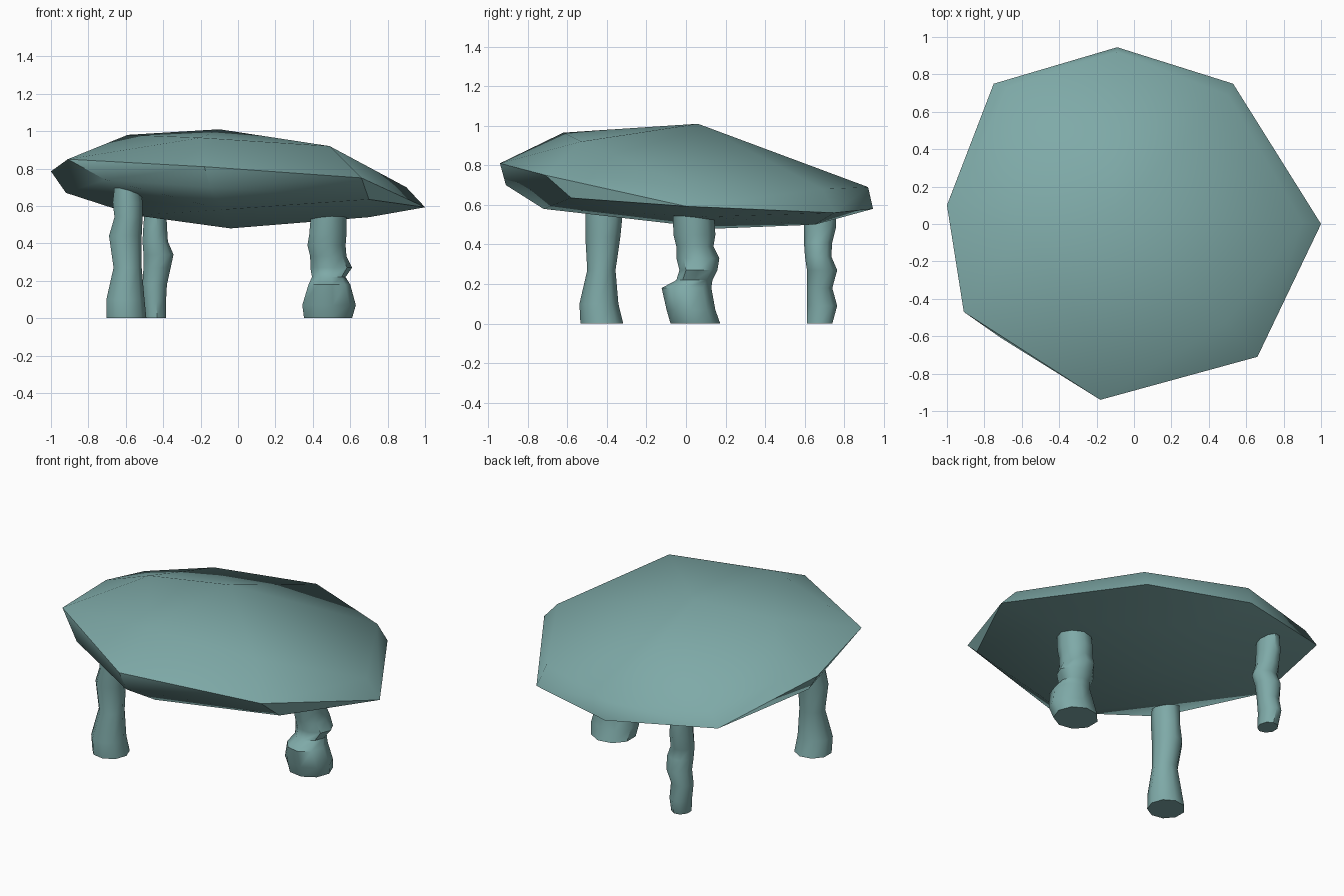
import bpy, bmesh
from math import cos, sin, tau, radians

if "Cube" in bpy.data.objects:
    bpy.data.objects.remove(bpy.data.objects["Cube"])

stone = bpy.data.materials.new("stone")
stone.diffuse_color = (0.21, 0.40, 0.39, 1)
stone.use_nodes = True
stone.node_tree.nodes["Principled BSDF"].inputs["Base Color"].default_value = stone.diffuse_color


def finish(bm, name, angle):
    bmesh.ops.recalc_face_normals(bm, faces=bm.faces[:])
    mesh = bpy.data.meshes.new(name)
    bm.to_mesh(mesh)
    bm.free()
    mesh.materials.append(stone)
    ob = bpy.data.objects.new(name, mesh)
    bpy.context.collection.objects.link(ob)
    bpy.ops.object.select_all(action='DESELECT')
    ob.select_set(True)
    bpy.context.view_layer.objects.active = ob
    bpy.ops.object.shade_smooth_by_angle(angle=radians(angle))
    return ob


def boulder(name, points):
    """Faceted rock: convex hull of a few corner points."""
    bm = bmesh.new()
    for p in points:
        bm.verts.new(p)
    res = bmesh.ops.convex_hull(bm, input=bm.verts[:])
    loose = [v for v in bm.verts if not v.link_faces]
    bmesh.ops.delete(bm, geom=loose, context='VERTS')
    return finish(bm, name, 40)


def rough_leg(name, rings, sides=9):
    """Lumpy upright: rings of (z, x min, x max, y min, y max)."""
    bm = bmesh.new()
    loops = []
    for z, x0, x1, y0, y1 in rings:
        loops.append([bm.verts.new(((x0 + x1) / 2 + (x1 - x0) / 2 * cos(tau * i / sides),
                                    (y0 + y1) / 2 + (y1 - y0) / 2 * sin(tau * i / sides), z))
                      for i in range(sides)])
    for a, b in zip(loops, loops[1:]):
        for i in range(sides):
            j = (i + 1) % sides
            bm.faces.new((a[i], a[j], b[j], b[i]))
    bm.faces.new(loops[0][::-1])
    bm.faces.new(loops[-1])
    return finish(bm, name, 45)


# capstone: top corners, upper rim, lower rim, underside
top = [(-.10, .06, 1.01), (-.59, -.05, .98), (-.20, -.62, .965), (.49, -.53, .92)]
upper_rim = [(-.91, -.47, .85), (-1, .10, .785), (-.87, .30, .80), (-.68, .73, .71),
             (-.09, .92, .69), (.50, .69, .68), (.90, .01, .70), (.66, -.71, .75),
             (-.18, -.94, .81)]
lower_rim = [(-.71, -.61, .74), (-.92, .08, .67), (-.75, .75, .63), (-.09, .945, .58),
             (.53, .75, .56), (1, 0, .593), (.70, -.58, .635), (-.15, -.91, .70)]
underside = [(-.08, -.72, .58), (-.04, .15, .48), (.05, .65, .50), (-.55, .20, .55),
             (.70, .10, .54)]
boulder("capstone", top + upper_rim + lower_rim + underside)

# three supporting uprights
rough_leg("front_left_upright", [
    (0, -.71, -.49, -.535, -.315), (.10, -.71, -.50, -.54, -.34),
    (.27, -.67, -.515, -.50, -.355), (.44, -.695, -.515, -.51, -.33),
    (.54, -.665, -.51, -.51, -.32), (.62, -.675, -.51, -.51, -.33),
    (.74, -.66, -.53, -.50, -.34)])
rough_leg("back_left_upright", [
    (0, -.50, -.385, .61, .74), (.09, -.51, -.385, .61, .765),
    (.18, -.515, -.38, .61, .74), (.27, -.51, -.36, .61, .765),
    (.34, -.51, -.345, .60, .735), (.41, -.515, -.375, .595, .74),
    (.49, -.51, -.38, .595, .76), (.62, -.50, -.385, .60, .755)])
rough_leg("right_upright", [
    (0, .345, .61, -.08, .175), (.07, .335, .63, -.10, .15),
    (.18, .37, .60, -.125, .13), (.22, .39, .575, -.05, .135),
    (.27, .38, .61, -.035, .16), (.33, .38, .58, -.05, .17),
    (.39, .365, .575, -.05, .14), (.45, .375, .58, -.065, .15),
    (.62, .39, .58, -.07, .14)])
